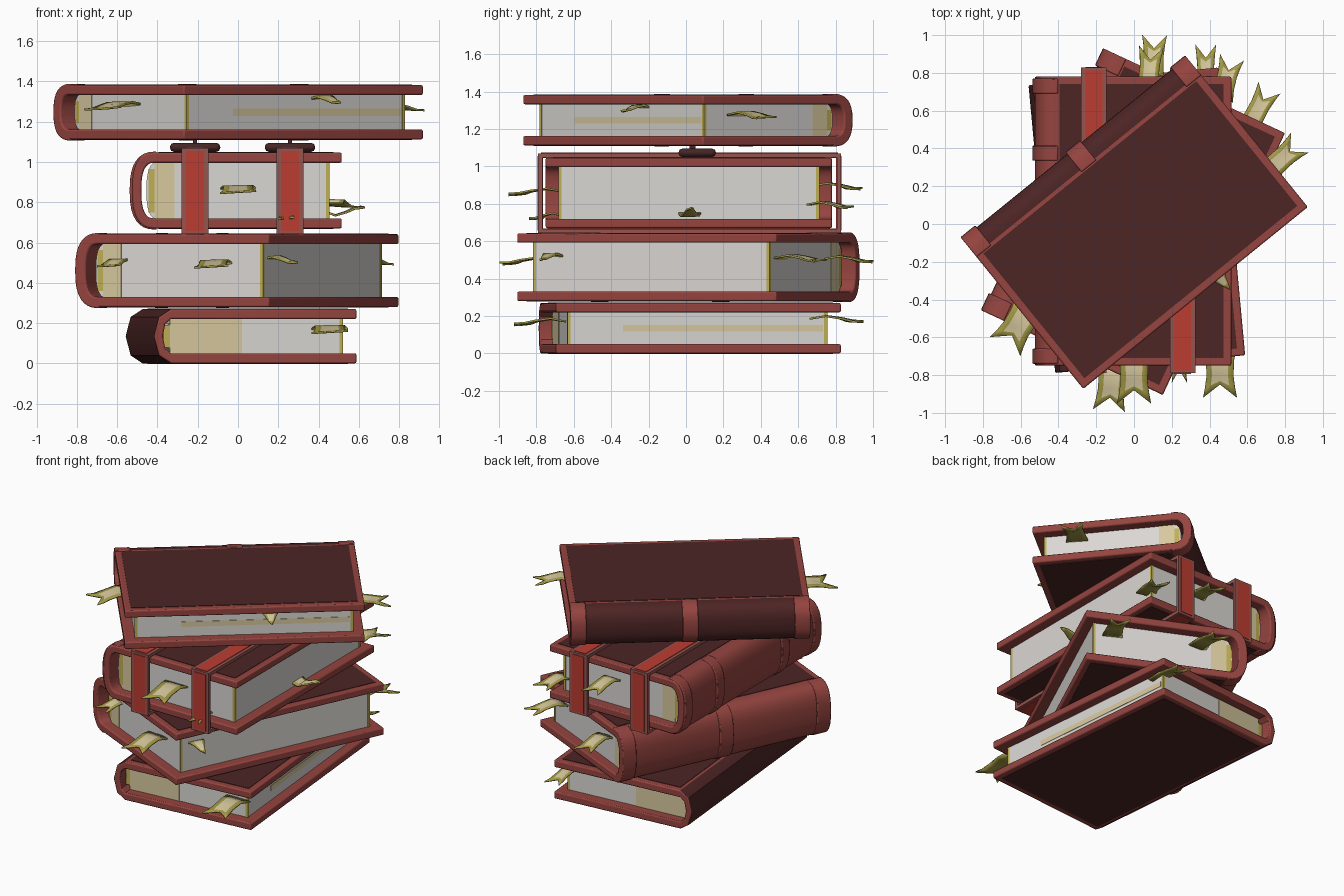
import bpy, bmesh, math
from mathutils import Matrix, Vector

if "Cube" in bpy.data.objects:
    bpy.data.objects.remove(bpy.data.objects["Cube"])


def mat(name, r, g, b):
    m = bpy.data.materials.new(name)
    m.diffuse_color = (r, g, b, 1)
    m.use_nodes = True
    m.node_tree.nodes["Principled BSDF"].inputs["Base Color"].default_value = m.diffuse_color
    return m


RED = mat("cover_red", 0.30, 0.058, 0.05)
DARK = mat("dark_leather", 0.075, 0.018, 0.018)
PAGE = mat("page_white", 0.70, 0.68, 0.65)
CREAM = mat("aged_cream", 0.68, 0.58, 0.34)
YELLOW = mat("stain_yellow", 0.52, 0.43, 0.09)
OLIVE = mat("ribbon_olive", 0.36, 0.32, 0.06)
STRAP = mat("strap_red", 0.50, 0.045, 0.03)
EDGE = mat("strap_edge", 0.30, 0.09, 0.08)
IRON = mat("buckle_dark", 0.06, 0.018, 0.018)


def finish(name, bm, mats, matrix, bevel=0):
    bmesh.ops.recalc_face_normals(bm, faces=bm.faces)
    me = bpy.data.meshes.new(name)
    bm.to_mesh(me)
    bm.free()
    for m in mats:
        me.materials.append(m)
    ob = bpy.data.objects.new(name, me)
    bpy.context.collection.objects.link(ob)
    ob.matrix_world = matrix
    if bevel:
        b = ob.modifiers.new("bevel", 'BEVEL')
        b.width, b.segments, b.limit_method = bevel, 2, 'ANGLE'
        b.angle_limit = math.radians(50)
    bpy.context.view_layer.objects.active = ob
    ob.select_set(True)
    bpy.ops.object.shade_smooth_by_angle(angle=math.radians(35))
    ob.select_set(False)
    return ob


def box(name, lo, hi, m, matrix=Matrix(), bevel=0):
    bm = bmesh.new()
    lo, hi = Vector(lo), Vector(hi)
    bmesh.ops.create_cube(bm, size=1, matrix=Matrix.Translation((lo + hi) / 2)
                          @ Matrix.Diagonal((*(hi - lo), 1)))
    return finish(name, bm, [m], matrix, bevel)


def prism(name, profile, y0, y1, mats, matrix, rule=None, bevel=0):
    """Extrude an (x, z) profile along y."""
    bm = bmesh.new()
    a = [bm.verts.new((x, y0, z)) for x, z in profile]
    b = [bm.verts.new((x, y1, z)) for x, z in profile]
    n = len(a)
    bm.faces.new(a)
    bm.faces.new(b[::-1])
    for i in range(n):
        f = bm.faces.new((a[i], b[i], b[(i + 1) % n], a[(i + 1) % n]))
        if rule and rule(i):
            f.material_index = 1
    return finish(name, bm, mats, matrix, bevel)


def arc(xs, depth, h, mid, n, power):
    """Rounded spine outline, from the bottom to the top."""
    pts = []
    for i in range(n + 1):
        t = -math.pi / 2 + math.pi * i / n
        c, s = max(math.cos(t), 0), math.sin(t)
        pts.append((xs - depth * c ** (2 / power),
                    mid + h / 2 * math.copysign(abs(s) ** (2 / power), s)))
    return pts


def book(name, x, y, z, h, angle, bands, dark, w=1.04, l=1.53, b=0.11, n=16, power=2.6, stripe=False):
    M = Matrix.Translation((x, y, z)) @ Matrix.Rotation(math.radians(angle), 4, 'Z')
    t, r, e, mid = 0.05, w / 2, l / 2, h / 2
    xs = -r + b
    outer = arc(xs, b, h, mid, n, power)
    inner = arc(xs, b - 0.045, h - 2 * t, mid, n, power)
    # cover wrapped round the spine
    prof = [(r, 0)] + outer + [(r, h), (r, h - t)] + inner[::-1] + [(r, t)]
    prism(name + "_cover", prof, -e, e, [RED, DARK], M,
          (lambda i: 1 <= i <= n) if dark else None, 0.008)
    # dark panels on both boards
    for side, z0 in (("top", h - 0.002), ("bottom", -0.003)):
        box(f"{name}_{side}_panel", (xs + 0.02, -e + 0.04, z0), (r - 0.04, e - 0.04, z0 + 0.005), DARK, M)
    # raised spine bands
    for k, (c, bw) in enumerate(bands):
        o = arc(xs + 0.012, b + 0.025, h + 0.012, mid, n, power)
        i2 = arc(xs + 0.012, b - 0.01, h - 0.04, mid, n, power)
        prism(f"{name}_spine_band_{k}", o + i2[::-1], c - bw / 2, c + bw / 2, [RED], M, None, 0.006)
    # page block
    pr, pe, ph = r - 0.065, e - 0.07, h - 2 * t
    block = [(pr, t - 0.004)] + arc(xs + 0.02, b - 0.05, ph + 0.008, mid, n, power) + [(pr, h - t + 0.004)]
    prism(name + "_pages", block, -pe, pe, [PAGE], M)
    # aged stains on the page edges
    for s in (-1, 1):
        yy = sorted((s * (pe + 0.003), s * (pe - 0.014)))
        box(f"{name}_corner_stain_{s}", (pr - 0.014, yy[0], t), (pr + 0.003, yy[1], h - t), YELLOW, M)
        yy = sorted((s * (pe + 0.003), s * (pe - 0.003)))
        box(f"{name}_spine_stain_{s}", (xs - 0.03, yy[0], t + 0.03), (xs, yy[1], h - t - 0.03), YELLOW, M)
        x1 = xs + (0.36 if n < 6 else 0.1)
        box(f"{name}_cream_stain_{s}", (xs, yy[0], t), (x1, yy[1], h - t), CREAM, M)
    if stripe:
        box(name + "_edge_stripe", (pr - 0.003, -0.4, mid - 0.018), (pr + 0.003, pe - 0.02, mid + 0.018), CREAM, M)


E = 0.715
book("lowest_book", 0.015, 0.02, 0, 0.27, 5.3, [], True, w=1.01, b=0.085, n=4, power=2, stripe=True)
book("second_book", 0.0, 0.01, 0.28, 0.362, -25, [(-E, 0.1), (0, 0.1), (E, 0.1)], False, w=1.05)
book("strapped_book", -0.005, 0.015, 0.67, 0.376, 0,
     [(-E, 0.08), (-0.36, 0.08), (0.36, 0.08), (E, 0.08)], False, w=1.04)
book("top_book", 0.005, 0.005, 1.112, 0.27, -51, [(-E, 0.1), (0, 0.1), (E, 0.1)], True, w=1.02, stripe=True)

# two straps round the third book, each with a buckle on top
for name, cx in (("left", -0.213), ("right", 0.258)):
    y0, y1, z0, z1, t = -0.79, 0.828, 0.643, 1.07, 0.022
    sides = {"front": ((y0, z0), (y0 + t, z1)), "back": ((y1 - t, z0), (y1, z1)),
             "top": ((y0, z1 - t), (y1, z1)), "bottom": ((y0, z0), (y1, z0 + t))}
    for part, (a, c) in sides.items():
        box(f"{name}_strap_{part}", (cx - 0.067, *a), (cx + 0.067, *c), EDGE)
        g = 0.004
        dy, dz = (0.015, g) if part in ("top", "bottom") else (g, 0.015)
        sy, sz = (-dy, dz) if part in ("top", "bottom") else (dy, -dz)
        box(f"{name}_strap_{part}_inlay", (cx - 0.045, a[0] - sy, a[1] - sz),
            (cx + 0.045, c[0] + sy, c[1] + sz), STRAP)
    box(name + "_buckle", (cx - 0.125, -0.04, 1.05), (cx + 0.125, 0.16, 1.095), IRON, bevel=0.02)
    box(name + "_buckle_prong", (cx - 0.01, 0.02, 1.08), (cx + 0.01, 0.05, 1.113), IRON)


def ribbon(k, x, y, z, heading, length, width, notch=0.07, rise=0.015):
    """Bookmark ribbon: forked when notch > 0, pointed when notch < 0."""
    bm = bmesh.new()
    cols, rows = (-0.5, -0.3, 0, 0.3, 0.5), (0, 0.3, 0.6, 0.82, 1)
    grid = []
    for s in rows:
        wd = width * (1 - 0.22 * math.sin(math.pi * s)) if notch > 0 else width * (1.02 - 0.9 * s)
        row = []
        for u in cols:
            px = s * length - notch * (1 - 2 * abs(u)) * s ** 3
            row.append(bm.verts.new((px, u * wd, rise * math.sin(5 * s) + 0.06 * u * width * s)))
        grid.append(row)
    for i in range(4):
        for j in range(4):
            f = bm.faces.new((grid[i][j], grid[i + 1][j], grid[i + 1][j + 1], grid[i][j + 1]))
            f.material_index = int(j in (0, 3) or i == 3)
    M = Matrix.Translation((x, y, z)) @ Matrix.Rotation(math.radians(heading), 4, 'Z')
    ob = finish(f"bookmark_ribbon_{k}", bm, [CREAM, OLIVE], M)
    if ob.data.polygons[0].normal.z < 0:
        ob.data.flip_normals()
    so = ob.modifiers.new("solid", 'SOLIDIFY')
    so.thickness, so.material_offset, so.material_offset_rim = 0.01, 1, 1


# bookmarks: x, y, z, heading, length, width, notch, rise
ribbons = [
    (0.455, -0.64, 0.175, -90, 0.28, 0.18),
    (0.38, 0.66, 0.19, 90, 0.29, 0.11),
    (-0.11, -0.72, 0.50, -95, 0.27, 0.17),
    (-0.57, -0.42, 0.505, -112, 0.20, 0.12),
    (0.15, -0.70, 0.52, -30, 0.15, 0.13, -0.02),
    (0.60, 0.50, 0.515, 62, 0.25, 0.13),
    (0.10, 0.74, 0.51, 88, 0.26, 0.13),
    (0.00, -0.66, 0.87, -90, 0.29, 0.18),
    (0.24, -0.66, 0.74, -90, 0.18, 0.08),
    (0.07, 0.68, 0.90, 85, 0.26, 0.13),
    (0.46, 0.66, 0.80, 75, 0.23, 0.13),
    (0.43, 0.02, 0.76, 0, 0.18, 0.13, -0.02, -0.02),
    (-0.54, -0.42, 1.285, -122, 0.27, 0.19),
    (0.40, -0.22, 1.315, -50, 0.15, 0.14, -0.02),
    (0.70, 0.27, 1.28, 42, 0.24, 0.14),
]
for k, r in enumerate(ribbons):
    ribbon(k, *r)
